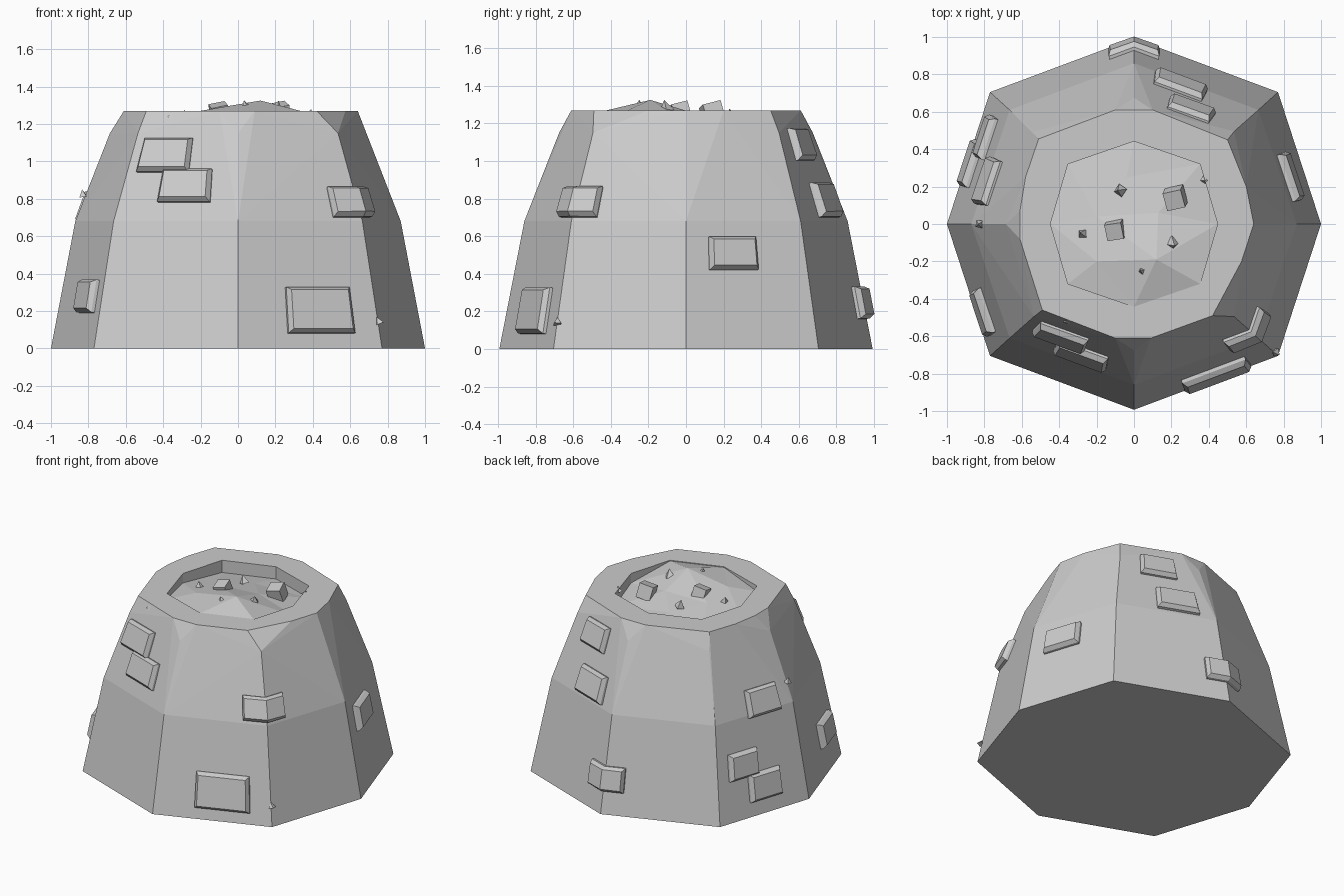
import bpy, bmesh, math, random
from mathutils import Vector, Euler
from mathutils.geometry import delaunay_2d_cdt

if "Cube" in bpy.data.objects:
    bpy.data.objects.remove(bpy.data.objects["Cube"])

random.seed(4)
TOP = 1.27


def add_mesh(name, verts, faces):
    me = bpy.data.meshes.new(name)
    bm = bmesh.new()
    vs = [bm.verts.new(v) for v in verts]
    for f in faces:
        bm.faces.new([vs[i] for i in f])
    bmesh.ops.recalc_face_normals(bm, faces=bm.faces[:])
    bm.to_mesh(me)
    bm.free()
    ob = bpy.data.objects.new(name, me)
    bpy.context.collection.objects.link(ob)
    return ob


def ring(a, bx, by, c, z):
    """Octagon: corners on x axis (a), diagonals (bx, by), corners on y axis (c)."""
    return [Vector(p) for p in ((a, 0, z), (bx, by, z), (0, c, z), (-bx, by, z),
                                (-a, 0, z), (-bx, -by, z), (0, -c, z), (bx, -by, z))]


base = ring(1.0, .77, .705, .993, 0)
mid = ring(.87, .665, .61, .86, .68)
shoulder = ring(.685, .535, .495, .675, 1.15)
high = ring(.64, .50, .46, .635, TOP)

# stone body: hull of the rings with unevenly worn top corners
rim = [(.64, 0), (.6, .2), (.5, .45), (.1, .61), (-.1, .61), (-.43, .475), (-.51, .455),
       (-.58, .25), (-.61, .07), (-.61, -.08), (-.49, -.46), (-.1, -.61), (.09, -.61),
       (.42, -.49), (.575, -.2)]
bm = bmesh.new()
for p in base + mid + shoulder + [Vector((x, y, TOP)) for x, y in rim]:
    bm.verts.new(p)
bmesh.ops.convex_hull(bm, input=bm.verts[:])
bmesh.ops.dissolve_limit(bm, angle_limit=math.radians(1), verts=bm.verts[:], edges=bm.edges[:])
me = bpy.data.meshes.new("stone_body")
bm.to_mesh(me)
bm.free()
body = bpy.data.objects.new("stone_body", me)
bpy.context.collection.objects.link(body)

# octagonal recess in the top
oct_in = [(p.x, p.y) for p in ring(.447, .353, .32, .442, 0)]
cutter = add_mesh("recess_cutter",
                  [(x, y, 1.14) for x, y in oct_in] + [(x, y, 1.5) for x, y in oct_in],
                  [list(range(8)), list(range(8, 16))]
                  + [(i, (i + 1) % 8, 8 + (i + 1) % 8, 8 + i) for i in range(8)])
cutter.hide_render = True
cutter.hide_viewport = True
mod = body.modifiers.new("recess", 'BOOLEAN')
mod.operation = 'DIFFERENCE'
mod.solver = 'EXACT'
mod.object = cutter

# uneven soil inside the recess
edge_z = [1.2, 1.18, 1.18, 1.18, 1.2, 1.23, 1.265, 1.265]
pts = [(x, y, z) for (x, y), z in zip(oct_in, edge_z)]
pts += [(.12, -.19, 1.325), (-.2, -.2, 1.27), (-.04, .25, 1.21), (.13, .06, 1.25), (-.2, .04, 1.24)]
tri = delaunay_2d_cdt([Vector(p[:2]) for p in pts], [], [list(range(8))], 1, 1e-5)
order = tri[3]
add_mesh("soil", [pts[o[0]] for o in order], tri[2])


def surf(u, z):
    """Point on the body wall; u counts octagon corners from +x counter-clockwise."""
    lo, hi, z0, z1 = (base, mid, 0, .68) if z <= .68 else (mid, high, .68, TOP)
    i = math.floor(u)
    t, s = u - i, (z - z0) / (z1 - z0)
    a = lo[i % 8].lerp(hi[i % 8], s)
    b = lo[(i + 1) % 8].lerp(hi[(i + 1) % 8], s)
    return a.lerp(b, t)


def wall_normal(u, z):
    d = .01
    return (surf(u + d, z) - surf(u - d, z)).cross(surf(u, z + d) - surf(u, z - d)).normalized()


# raised bricks, some wrapped round a corner
def brick(name, u0, u1, z0, z1):
    corner = math.ceil(u0)
    us = [u0, corner, u1] if u0 < corner < u1 else [u0, u1]
    n = len(us)
    zm = (z0 + z1) / 2
    loops = []
    for lift, inset in ((-.025, 0), (.018, 0), (.045, .018)):
        row = []
        for k, u in enumerate(us):
            du = inset / .72 * ((k == 0) - (k == n - 1))
            row.append([surf(u + du, z) + wall_normal(u, zm) * lift
                        for z in (z0 + inset, z1 - inset)])
        loops.append([r[0] for r in row] + [r[1] for r in reversed(row)])
    m = 2 * n
    verts = [p for lp in loops for p in lp]
    faces = [(r * m + i, r * m + (i + 1) % m, (r + 1) * m + (i + 1) % m, (r + 1) * m + i)
             for r in (0, 1) for i in range(m)]
    for o in (0, 2 * m):
        faces += [(o + i, o + i + 1, o + m - 2 - i, o + m - 1 - i) for i in range(n - 1)]
    add_mesh(name, verts, faces)


for name, *dims in (
        ("brick_front_left_upper", 5.09, 5.56, .94, 1.12),
        ("brick_front_left_lower", 5.33, 5.77, .78, .955),
        ("brick_front_right", 6.35, 6.82, .08, .325),
        ("brick_front_corner", 6.77, 7.22, .70, .86),
        ("brick_right", .19, .59, .42, .595),
        ("brick_back_upper", 1.25, 1.67, 1.0, 1.17),
        ("brick_back_lower", 1.41, 1.83, .70, .88),
        ("brick_back_corner", 1.82, 2.18, .16, .33),
        ("brick_left_front", 4.52, 4.88, .19, .365),
        ("brick_left_upper", 3.42, 3.83, .66, .84),
        ("brick_left_mid", 3.13, 3.47, .28, .46),
        ("brick_left_low", 3.35, 3.71, .10, .29)):
    brick(name, *dims)


# pebbles and chips: small tilted blocks or pyramids
def stone(name, loc, size, block=False):
    if block:
        bpy.ops.mesh.primitive_cube_add(size=size, location=loc)
        rot = (.25, -.2, random.uniform(.1, .6))
    else:
        bpy.ops.mesh.primitive_cone_add(vertices=4, radius1=size * .6, depth=size * .9, location=loc)
        rot = (random.uniform(-.4, .4), random.uniform(-.4, .4), random.uniform(0, 3))
    ob = bpy.context.object
    ob.name = name
    ob.rotation_euler = Euler(rot)


for i, (x, y, z, s, b) in enumerate((
        (.22, .14, 1.255, .1, True), (-.1, -.03, 1.26, .09, True),
        (-.08, .18, 1.26, .06, False), (-.28, -.05, 1.25, .06, False),
        (.21, -.11, 1.295, .07, False), (.04, -.25, 1.3, .06, False))):
    stone(f"pebble_{i}", (x, y, z), s, b)
for i, loc in enumerate(((.75, -.685, .15), (-.35, -.515, 1.25), (-.83, .0, .83),
                         (.385, .235, 1.26), (-.56, .235, 1.25))):
    stone(f"chip_{i}", loc, .045)
